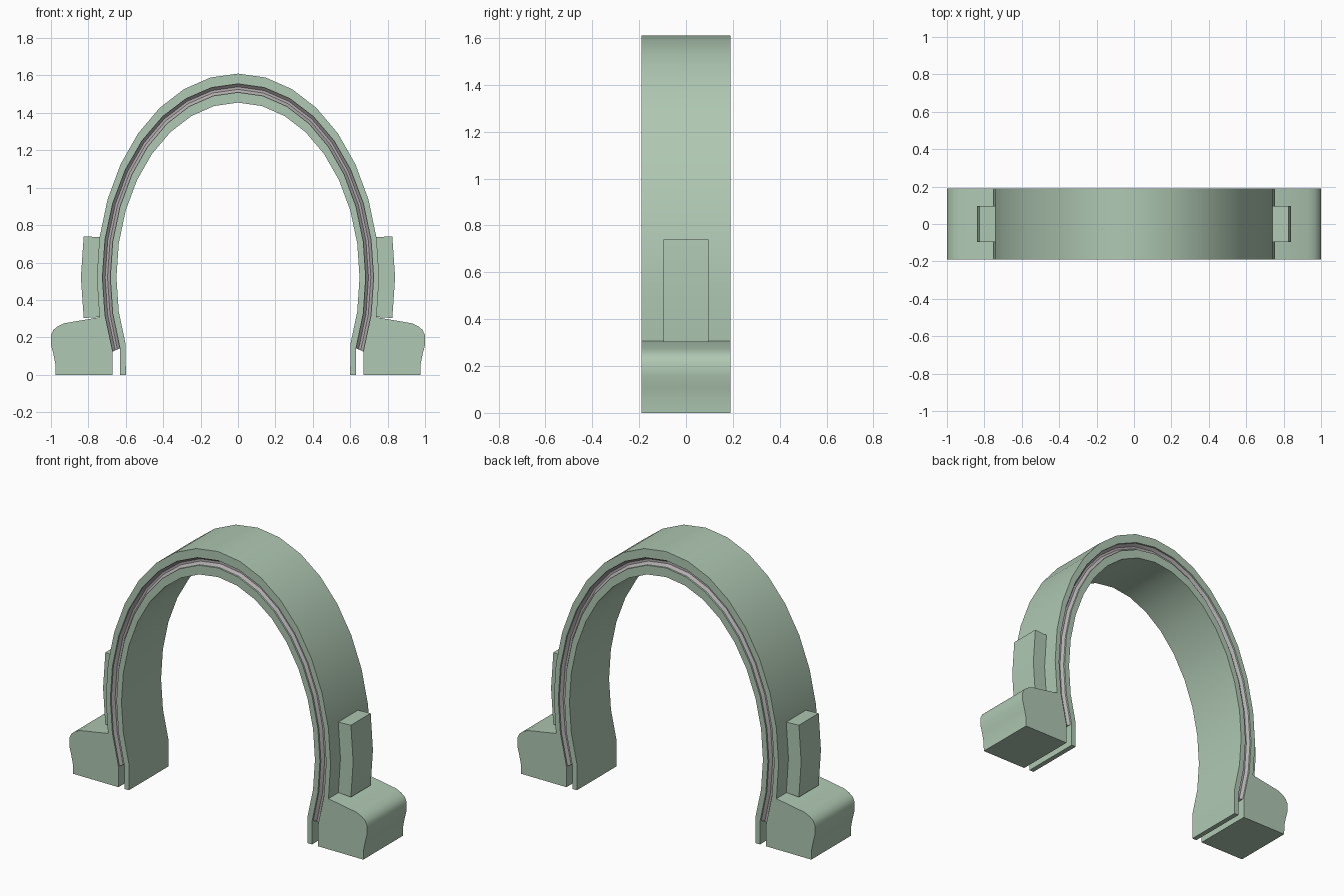
import bpy, bmesh, math

if "Cube" in bpy.data.objects:
    bpy.data.objects.remove(bpy.data.objects["Cube"])

CZ = 0.52                      # height of the arch ellipse centre
STEP = math.radians(11.25)

def material(name, rgb):
    m = bpy.data.materials.new(name)
    m.diffuse_color = (*rgb, 1)
    m.use_nodes = True
    m.node_tree.nodes["Principled BSDF"].inputs["Base Color"].default_value = m.diffuse_color
    return m

green = material("soft_green", (0.43, 0.58, 0.45))
grey = material("warm_grey", (0.45, 0.42, 0.43))

def arc(a, b, first, last):
    """Ellipse points, step 0 is the crown, positive steps go to +x."""
    return [(a * math.sin(i * STEP), CZ + b * math.cos(i * STEP))
            for i in range(first, last + 1)]

def flip(pts):
    return [(-x, z) for x, z in reversed(pts)]

def finish(name, bm, mat):
    bmesh.ops.recalc_face_normals(bm, faces=bm.faces)
    me = bpy.data.meshes.new(name)
    bm.to_mesh(me)
    bm.free()
    me.materials.append(mat)
    ob = bpy.data.objects.new(name, me)
    bpy.context.collection.objects.link(ob)
    bpy.ops.object.select_all(action='DESELECT')
    bpy.context.view_layer.objects.active = ob
    ob.select_set(True)
    bpy.ops.object.shade_smooth_by_angle(angle=math.radians(28))
    return ob

def extrude_profile(name, pts, half, mat):
    bm = bmesh.new()
    f = bm.faces.new([bm.verts.new((x, -half, z)) for x, z in pts])
    r = bmesh.ops.extrude_face_region(bm, geom=[f])
    verts = [v for v in r["geom"] if isinstance(v, bmesh.types.BMVert)]
    bmesh.ops.translate(bm, verts=verts, vec=(0, 2 * half, 0))
    if f not in bm.faces:
        bm.faces.new([v for v in bm.verts if v.co.y < 0])
    return finish(name, bm, mat)

# Outer arch with both feet in one profile
foot = [(0.93, 0.275), (0.965, 0.258), (0.987, 0.24), (1.0, 0.212), (1.0, 0.16),
        (0.987, 0.11), (0.977, 0.06), (0.975, 0.0), (0.67, 0.0)]
outside = arc(0.755, 1.09, -9, 9)
slot_out = arc(0.725, 1.035, -10, 10)
extrude_profile("outer_arch",
                flip(foot) + outside + foot + list(reversed(slot_out)), 0.19, green)

# Inner arch
slot_in = [(-0.63, 0)] + arc(0.683, 0.99, -10, 10) + [(0.63, 0)]
inside = [(-0.6, 0)] + arc(0.65, 0.935, -10, 10) + [(0.6, 0)]
extrude_profile("inner_arch", slot_in + list(reversed(inside)), 0.19, green)

# Grey strip filling the slot, with a shallow channel on both faces
section = [(0, 0.18), (0.35, 0.165), (0.65, 0.165), (1, 0.18)]
section += [(t, -y) for t, y in reversed(section)]
bm = bmesh.new()
rings = []
for (xo, zo), (xi, zi) in zip(slot_out, arc(0.683, 0.99, -10, 10)):
    rings.append([bm.verts.new((xo + t * (xi - xo), y, zo + t * (zi - zo)))
                  for t, y in section])
n = len(section)
for a, b in zip(rings, rings[1:]):
    for k in range(n):
        bm.faces.new((a[k], a[(k + 1) % n], b[(k + 1) % n], b[k]))
bm.faces.new(rings[0])
bm.faces.new(rings[-1])
finish("slot_strip", bm, grey)

# Side tabs
tab = [(0.72, 0.735), (0.825, 0.74), (0.84, CZ), (0.825, 0.303), (0.72, 0.31), (0.74, CZ)]
extrude_profile("right_tab", tab, 0.095, green)
extrude_profile("left_tab", flip(tab), 0.095, green)
